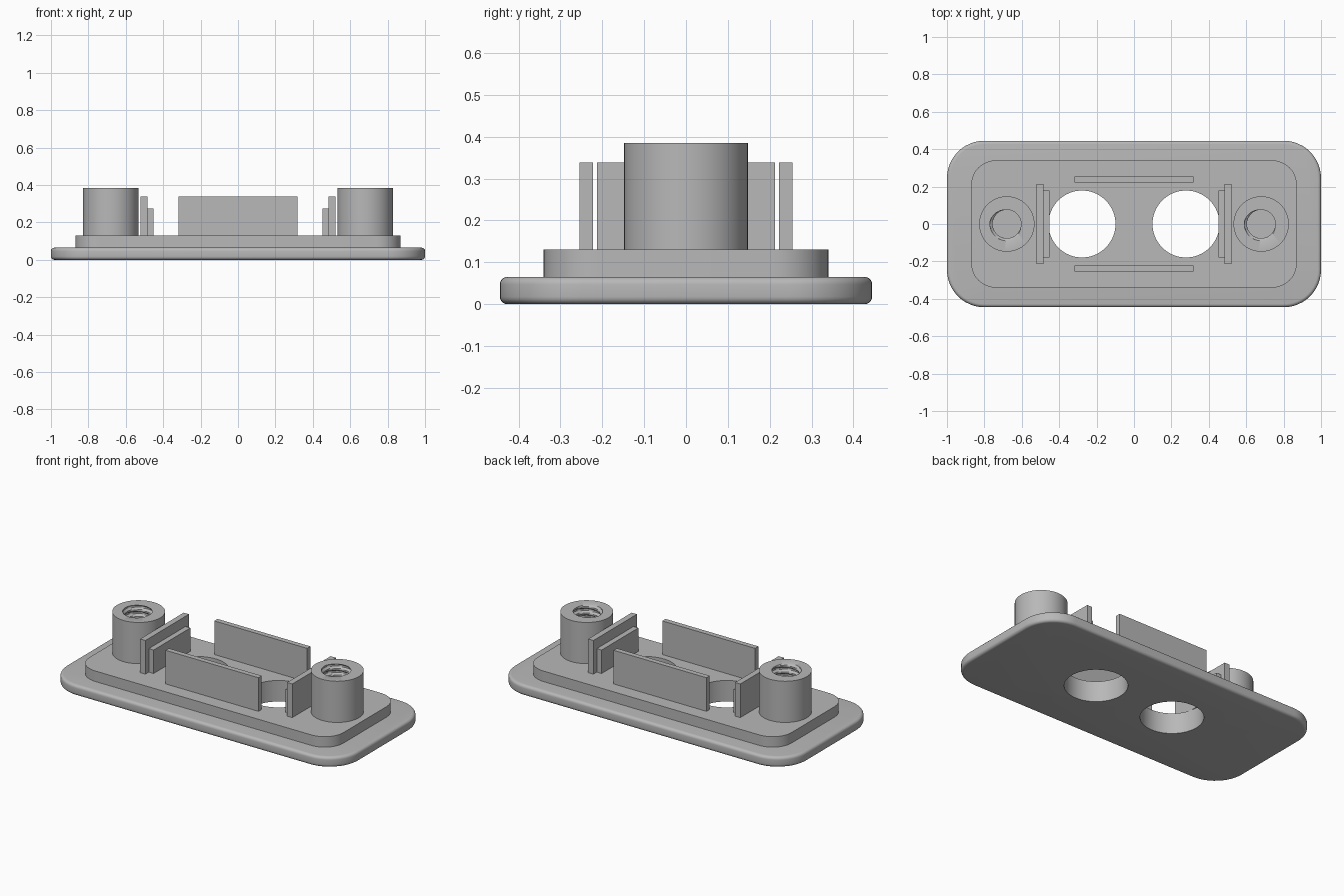
import bpy
import bmesh
from math import pi, cos, sin, radians

cube = bpy.data.objects.get("Cube")
if cube:
    bpy.data.objects.remove(cube, do_unlink=True)

# Single grey finish
GREY = (0.48, 0.48, 0.48, 1)
grey = bpy.data.materials.new("plain grey")
grey.use_nodes = True
grey.diffuse_color = GREY
grey.node_tree.nodes["Principled BSDF"].inputs["Base Color"].default_value = GREY


def finish(name, bm):
    bmesh.ops.recalc_face_normals(bm, faces=bm.faces)
    mesh = bpy.data.meshes.new(name)
    bm.to_mesh(mesh)
    bm.free()
    mesh.materials.append(grey)
    obj = bpy.data.objects.new(name, mesh)
    bpy.context.collection.objects.link(obj)
    return obj


def select(obj):
    bpy.ops.object.select_all(action='DESELECT')
    obj.select_set(True)
    bpy.context.view_layer.objects.active = obj


def smooth(obj):
    select(obj)
    bpy.ops.object.shade_smooth_by_angle(angle=radians(35))


def box(name, x, y, z):
    """Box from (min, max) pairs."""
    bm = bmesh.new()
    bmesh.ops.create_cube(bm, size=1)
    for v in bm.verts:
        v.co = [lo + (c + 0.5) * (hi - lo) for c, (lo, hi) in zip(v.co, (x, y, z))]
    return finish(name, bm)


def rounded_plate(name, hx, hy, radius, z0, z1, edge=0.0, steps=12):
    """Rounded rectangle slab; edge rounds the top and bottom rims."""
    profile = [(0, z0), (0, z1)]
    if edge:
        arc = [i * pi / 10 for i in range(6)]
        profile = [(edge * (1 - sin(a)), z0 + edge * (1 - cos(a))) for a in arc]
        profile += [(inset, z0 + z1 - z) for inset, z in reversed(profile)]
    bm = bmesh.new()
    rings = []
    for inset, z in profile:
        ring = []
        for quarter, (sx, sy) in enumerate(((1, 1), (-1, 1), (-1, -1), (1, -1))):
            for i in range(steps + 1):
                a = (quarter + i / steps) * pi / 2
                r = radius - inset
                ring.append(bm.verts.new((sx * (hx - radius) + r * cos(a),
                                          sy * (hy - radius) + r * sin(a), z)))
        rings.append(ring)
    bridge(bm, rings)
    bm.faces.new(rings[0])
    bm.faces.new(rings[-1])
    return finish(name, bm)


def bridge(bm, rings):
    for a, b in zip(rings, rings[1:]):
        n = len(a)
        for i in range(n):
            j = (i + 1) % n
            bm.faces.new((a[i], a[j], b[j], b[i]))


def bore_holes(obj):
    """Cut the two round openings through a plate."""
    for side in (-1, 1):
        bm = bmesh.new()
        bmesh.ops.create_cone(bm, cap_ends=True, segments=64, radius1=0.179,
                              radius2=0.179, depth=1)
        cutter = finish("hole_cutter", bm)
        cutter.location.x = side * 0.278
        cutter.hide_render = True
        mod = obj.modifiers.new("hole", 'BOOLEAN')
        mod.operation = 'DIFFERENCE'
        mod.solver = 'EXACT'
        mod.object = cutter
        select(obj)
        bpy.ops.object.modifier_apply(modifier=mod.name)
        bpy.data.objects.remove(cutter, do_unlink=True)


def threaded_boss(name, x):
    """Round post with a blind bore carrying a helical thread."""
    base, top, floor, pitch, n, levels = 0.12, 0.385, 0.131, 0.04, 64, 50
    bm = bmesh.new()

    def ring(z, radius_at):
        return [bm.verts.new((x + radius_at(k / n) * cos(2 * pi * k / n),
                              radius_at(k / n) * sin(2 * pi * k / n), z))
                for k in range(n)]

    rings = [ring(base, lambda t: 0.148), ring(top, lambda t: 0.148)]
    for level in range(levels + 1):
        z = top + (floor - top) * level / levels

        def thread(t):
            phase = (z / pitch - t) % 1
            return 0.076 + 0.014 * min(1, max(0, 2.6 * abs(2 * phase - 1) - 0.8))

        rings.append(ring(z, thread))
    bridge(bm, rings)
    bm.faces.new(rings[0])
    bm.faces.new(rings[-1])
    return finish(name, bm)


# Base flange and raised step
flange = rounded_plate("base_flange", 1.0, 0.445, 0.2, 0.0, 0.065, edge=0.018)
step = rounded_plate("raised_step", 0.87, 0.34, 0.13, 0.065, 0.13)
for plate in (flange, step):
    bore_holes(plate)
    smooth(plate)

# Screw bosses, end walls and stop ribs on both ends
for label, s in (("left", 1), ("right", -1)):
    smooth(threaded_boss(label + "_threaded_boss", s * 0.68))
    box(label + "_end_wall", sorted((s * 0.485, s * 0.521)), (-0.213, 0.213), (0.13, 0.338))
    box(label + "_stop_rib", sorted((s * 0.452, s * 0.485)), (-0.18, 0.18), (0.13, 0.275))

# Long retaining walls
for label, s in (("front", -1), ("back", 1)):
    box(label + "_long_wall", (-0.318, 0.318), sorted((s * 0.222, s * 0.254)), (0.13, 0.338))
